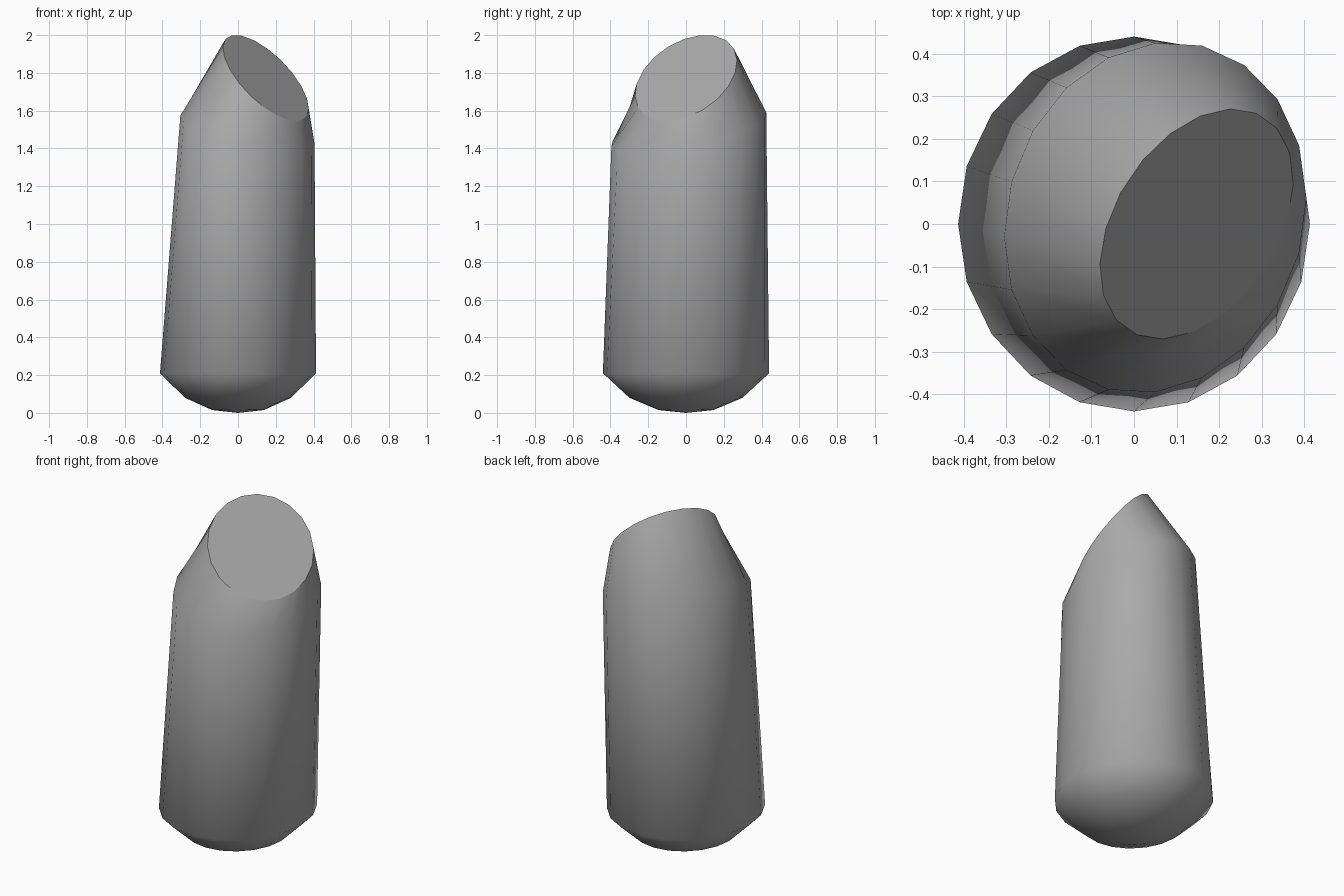
import bpy, bmesh
from math import cos, sin, pi, radians
from mathutils import Vector

if "Cube" in bpy.data.objects:
    bpy.data.objects.remove(bpy.data.objects["Cube"])

SIDES = 20

grey = bpy.data.materials.new("plain grey")
grey.use_nodes = True
colour = (0.4, 0.4, 0.4, 1)
grey.diffuse_color = colour
grey.node_tree.nodes["Principled BSDF"].inputs["Base Color"].default_value = colour


def ring(bm, centre, a, b, twist=0):
    """Elliptical loop of vertices spanned by the half axes a and b."""
    c, a, b = Vector(centre), Vector(a), Vector(b)
    angles = [2 * pi * i / SIDES + radians(twist) for i in range(SIDES)]
    return [bm.verts.new(c + a * cos(t) + b * sin(t)) for t in angles]


def bridge(bm, low, high):
    for i in range(SIDES):
        j = (i + 1) % SIDES
        bm.faces.new((low[i], low[j], high[j], high[i])).smooth = True


bm = bmesh.new()
rings = []

# Rounded base
for scale, z in ((0.33, 0.015), (0.68, 0.08), (1, 0.21)):
    rings.append(ring(bm, (0, 0, z), (0.413 * scale, 0, 0), (0, 0.44 * scale, 0)))

# Leaning body up to the tilted shoulder
rings.append(ring(bm, (0.05, 0.015, 1.5), (0.355, 0.045, -0.075), (0, 0.41, 0.09)))

# Slanted tip
rings.append(ring(bm, (0.147, 0, 1.773), (0.222, 0.048, -0.191),
                  (0.048, 0.266, 0.124), twist=10))

for low, high in zip(rings, rings[1:]):
    bridge(bm, low, high)

# Bottom pole and flat slanted cap
pole = bm.verts.new((0, 0, 0))
for i in range(SIDES):
    bm.faces.new((pole, rings[0][(i + 1) % SIDES], rings[0][i])).smooth = True
bm.faces.new(rings[-1]).smooth = False

bmesh.ops.recalc_face_normals(bm, faces=bm.faces)
mesh = bpy.data.meshes.new("slanted_peg")
bm.to_mesh(mesh)
bm.free()
mesh.materials.append(grey)
peg = bpy.data.objects.new("slanted_peg", mesh)
bpy.context.collection.objects.link(peg)
